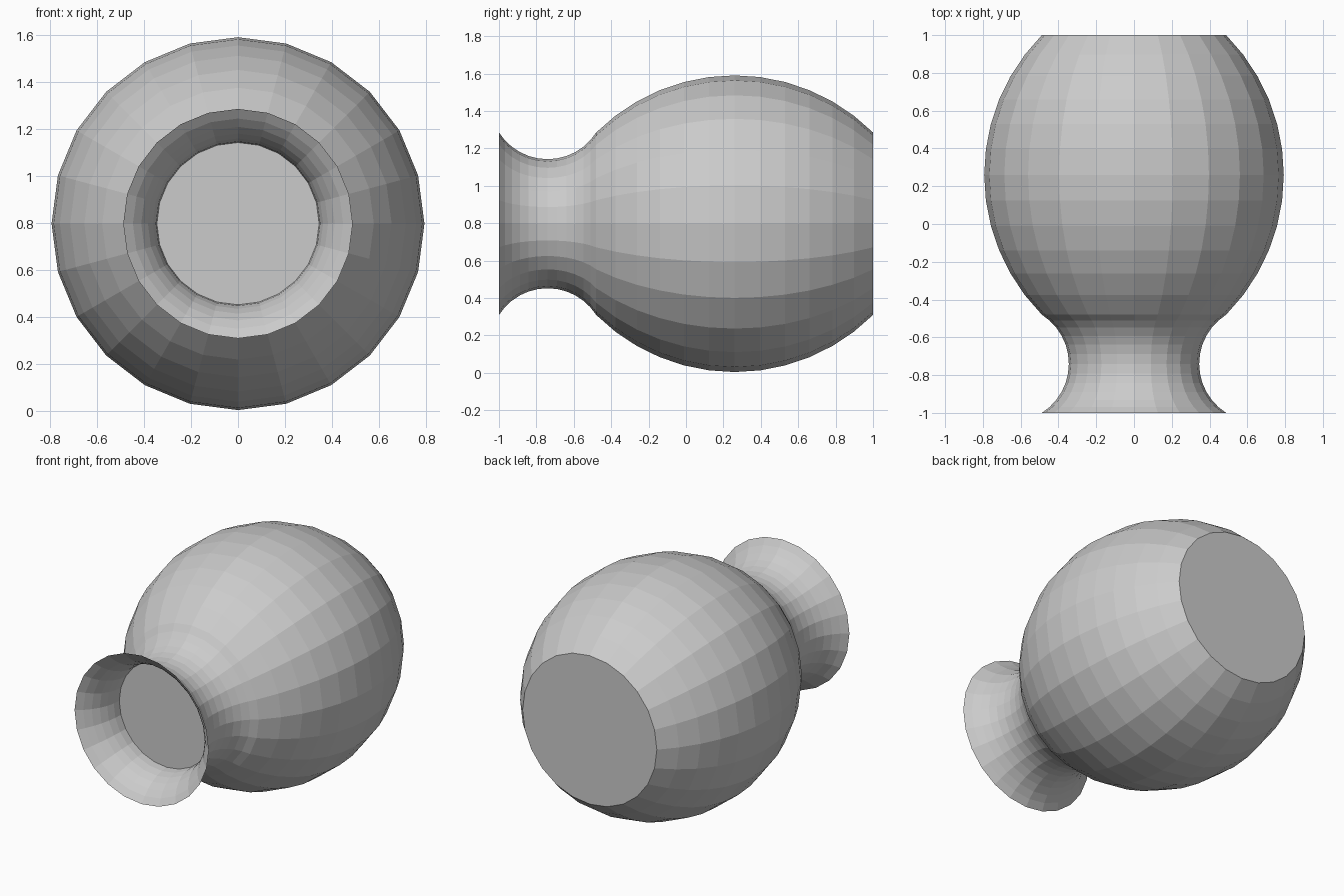
import bpy, bmesh, math

if "Cube" in bpy.data.objects:
    bpy.data.objects.remove(bpy.data.objects["Cube"])

SIDES, STEPS, AXIS_Z = 24, 12, 0.797


def arc(y0, y1, r_end, r_mid):
    """Circular arc (y, radius) from y0 to y1, bulging from r_end to r_mid."""
    half, rise = (y1 - y0) / 2, r_mid - r_end
    s = 1 if rise > 0 else -1
    R = (half ** 2 + rise ** 2) / (2 * abs(rise))
    a = math.asin(half / R)
    pts = []
    for i in range(STEPS + 1):
        t = -a + 2 * a * i / STEPS
        pts.append(((y0 + y1) / 2 + R * math.sin(t), r_mid - s * R * (1 - math.cos(t))))
    return pts


def ring(bm, y, r):
    return [bm.verts.new((r * math.sin(2 * math.pi * k / SIDES), y,
                          AXIS_Z + r * math.cos(2 * math.pi * k / SIDES)))
            for k in range(SIDES)]


def make(name, profile, cap_end=False):
    bm = bmesh.new()
    rings = [ring(bm, y, r) for y, r in profile]
    for a, b in zip(rings, rings[1:]):
        for k in range(SIDES):
            n = (k + 1) % SIDES
            bm.faces.new((a[k], b[k], b[n], a[n]))
    if cap_end:
        bm.faces.new(rings[-1])
    me = bpy.data.meshes.new(name)
    bm.normal_update()
    bm.to_mesh(me)
    bm.free()
    ob = bpy.data.objects.new(name, me)
    bpy.context.collection.objects.link(ob)
    return ob


# Flared neck followed by round body and flat base
neck = arc(-1.0, -0.48, 0.488, 0.345)
body = arc(-0.48, 1.0, 0.488, 0.793)
vase = make("vase_body", neck + body[1:], cap_end=True)
# Outward-facing normals
bm = bmesh.new()
bm.from_mesh(vase.data)
bm.normal_update()
if max(bm.faces, key=lambda f: f.calc_center_median().z).normal.z < 0:
    bmesh.ops.reverse_faces(bm, faces=bm.faces[:])
base = max(bm.faces, key=lambda f: f.calc_center_median().y)
if base.normal.y < 0:
    base.normal_flip()
bm.to_mesh(vase.data)
bm.free()

# Flat disc closing the narrowest part of the neck
disc = make("neck_disc", [neck[STEPS // 2]], cap_end=True)
if disc.data.polygons[0].normal.y > 0:
    disc.data.flip_normals()
